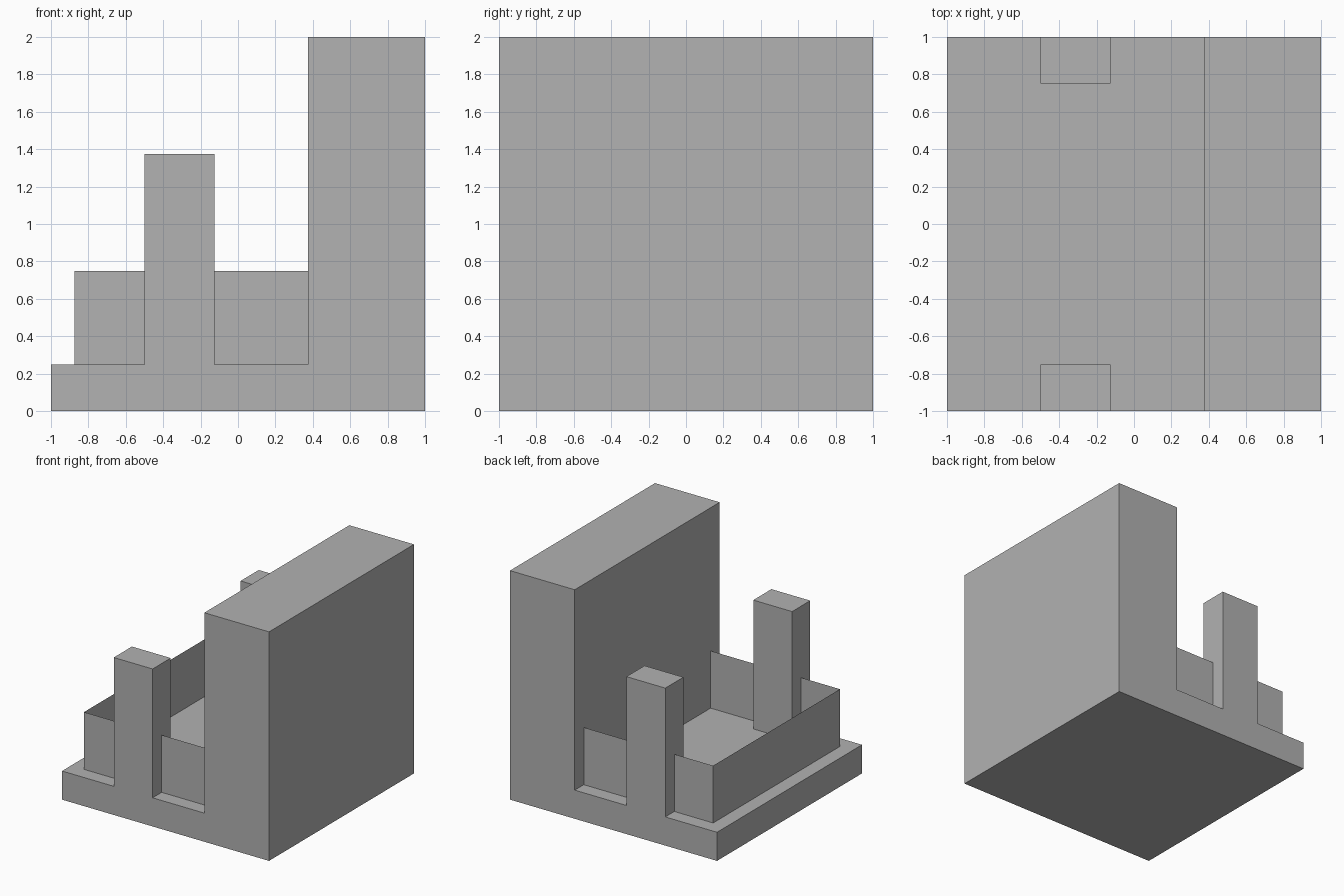
import bpy
import bmesh

if "Cube" in bpy.data.objects:
    bpy.data.objects.remove(bpy.data.objects["Cube"], do_unlink=True)

# Single plain grey material
GREY = (0.445, 0.445, 0.445, 1.0)
grey = bpy.data.materials.new("plain_grey")
grey.use_nodes = True
grey.diffuse_color = GREY
grey.node_tree.nodes["Principled BSDF"].inputs["Base Color"].default_value = GREY


def add_object(name, bm):
    mesh = bpy.data.meshes.new(name)
    bm.to_mesh(mesh)
    bm.free()
    mesh.materials.append(grey)
    obj = bpy.data.objects.new(name, mesh)
    bpy.context.collection.objects.link(obj)
    return obj


def extrude_profile(name, profile, y0, y1):
    """Solid from an x-z outline, swept from y0 to y1."""
    bm = bmesh.new()
    face = bm.faces.new([bm.verts.new((x, y0, z)) for x, z in profile])
    result = bmesh.ops.extrude_face_region(bm, geom=[face])
    moved = [v for v in result["geom"] if isinstance(v, bmesh.types.BMVert)]
    bmesh.ops.translate(bm, verts=moved, vec=(0, y1 - y0, 0))
    bmesh.ops.recalc_face_normals(bm, faces=bm.faces)
    return add_object(name, bm)


FLOOR = 0.25
WALL_X = 0.375

# Base slab and tall side wall share one L-shaped outline
extrude_profile("base_and_wall", [(-1, 0), (1, 0), (1, 2), (WALL_X, 2),
                                  (WALL_X, FLOOR), (-1, FLOOR)], -1, 1)

# Matching posts on the front and back edges
post = [(-0.5, FLOOR), (-0.125, FLOOR), (-0.125, 1.375), (-0.5, 1.375)]
extrude_profile("front_post", post, -1, -0.75)
extrude_profile("back_post", post, 0.75, 1)

# Paper-thin low panels running round three sides of the floor
bm = bmesh.new()
path = [(WALL_X, 0.875), (-0.875, 0.875), (-0.875, -0.875), (WALL_X, -0.875)]
columns = [[bm.verts.new((x, y, z)) for z in (FLOOR, 0.75)] for x, y in path]
for a, b in zip(columns, columns[1:]):
    bm.faces.new((a[0], a[1], b[1], b[0]))
bm.normal_update()
# Make the sheets face outwards
for face in bm.faces:
    if face.normal.dot(face.calc_center_median()) < 0 and abs(face.normal.z) < 0.5:
        face.normal_flip()
add_object("low_panels", bm)
